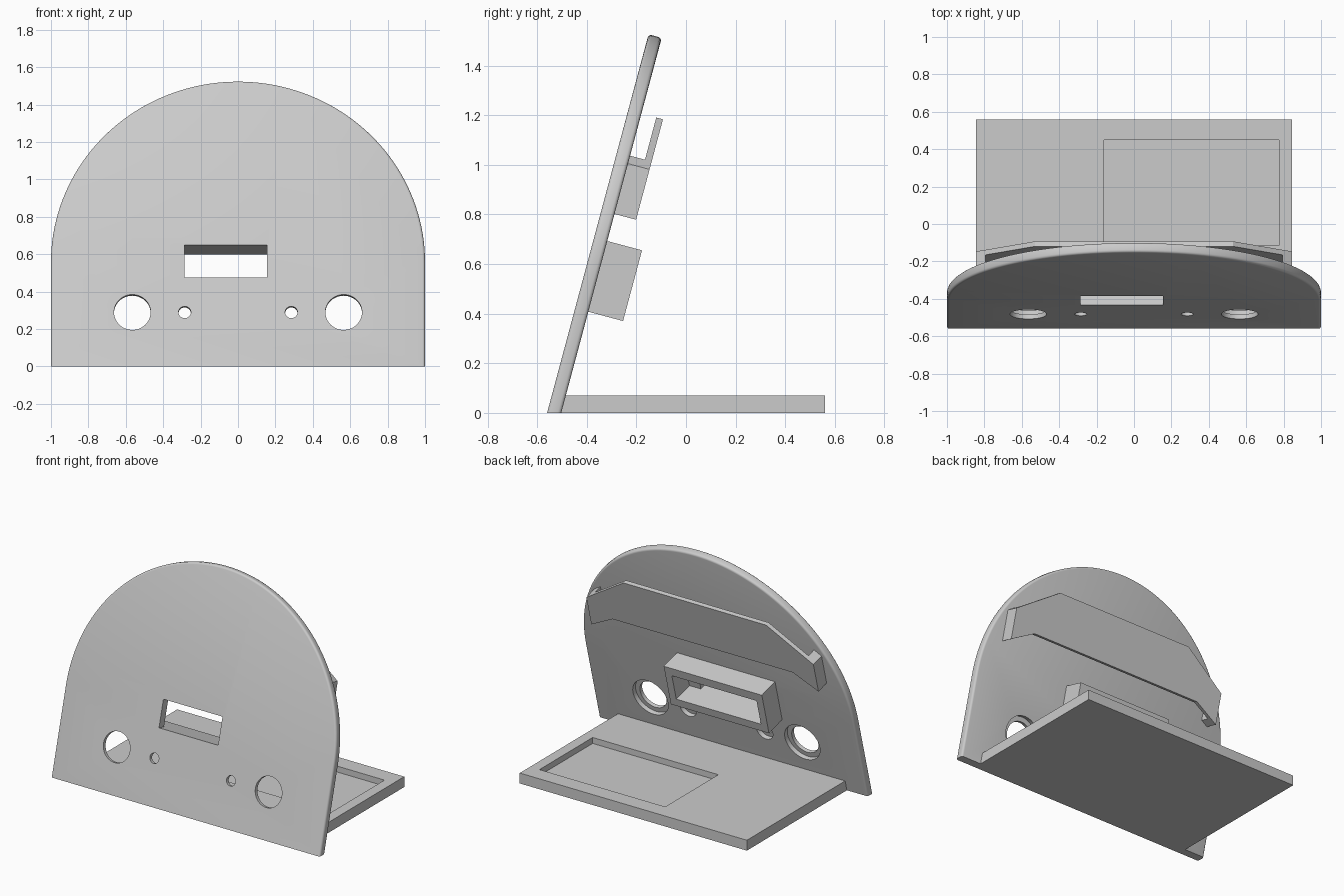
import bpy, bmesh, math
from mathutils import Vector

old = bpy.data.objects.get("Cube")
if old:
    bpy.data.objects.remove(old, do_unlink=True)

GREY = (0.6, 0.6, 0.6, 1)
grey = bpy.data.materials.new("plain grey")
grey.use_nodes = True
grey.diffuse_color = GREY
grey.node_tree.nodes["Principled BSDF"].inputs["Base Color"].default_value = GREY

TILT = math.radians(15)
S, C = math.sin(TILT), math.cos(TILT)
THICK = 0.055


def leaning(x, v, w):
    """Panel frame: v runs up the leaning face, w runs back from it."""
    return Vector((x, -0.56 + S * v + C * w, C * v - S * w))


def flat(x, y, z):
    return Vector((x, y, z))


def prism(name, outline, near, far, place=leaning, bevel=0.0, trim=False):
    bm = bmesh.new()
    caps = [[bm.verts.new(place(a, b, d)) for a, b in outline] for d in (near, far)]
    faces = [bm.faces.new(c) for c in caps]
    n = len(outline)
    for i in range(n):
        j = (i + 1) % n
        bm.faces.new((caps[0][i], caps[0][j], caps[1][j], caps[1][i]))
    bmesh.ops.recalc_face_normals(bm, faces=bm.faces)
    if bevel:
        rim = list({e for f in faces for e in f.edges})
        bmesh.ops.bevel(bm, geom=rim, offset=bevel, segments=3, profile=0.5,
                        affect='EDGES', clamp_overlap=True)
    if trim:
        cut = bmesh.ops.bisect_plane(bm, geom=bm.verts[:] + bm.edges[:] + bm.faces[:],
                                     plane_co=(0, 0, 0), plane_no=(0, 0, 1),
                                     clear_inner=True)
        edges = [g for g in cut["geom_cut"] if isinstance(g, bmesh.types.BMEdge)]
        bmesh.ops.contextual_create(bm, geom=edges)
        bmesh.ops.recalc_face_normals(bm, faces=bm.faces)
    mesh = bpy.data.meshes.new(name)
    bm.to_mesh(mesh)
    bm.free()
    mesh.materials.append(grey)
    obj = bpy.data.objects.new(name, mesh)
    bpy.context.collection.objects.link(obj)
    return obj


def rect(x0, x1, v0, v1):
    return [(x0, v0), (x1, v0), (x1, v1), (x0, v1)]


def circle(x, v, r, n=48):
    return [(x + r * math.cos(math.tau * i / n), v + r * math.sin(math.tau * i / n))
            for i in range(n)]


def carve(obj, cutters):
    for c in cutters:
        mod = obj.modifiers.new("cut", 'BOOLEAN')
        mod.object = c
        mod.solver = 'EXACT'
    bpy.context.view_layer.update()
    result = bpy.data.meshes.new_from_object(
        obj.evaluated_get(bpy.context.evaluated_depsgraph_get()))
    obj.modifiers.clear()
    obj.data = result
    for c in cutters:
        bpy.data.objects.remove(c, do_unlink=True)


def smooth(obj):
    bpy.ops.object.select_all(action='DESELECT')
    obj.select_set(True)
    bpy.context.view_layer.objects.active = obj
    bpy.ops.object.shade_smooth_by_angle(angle=math.radians(35))


# Leaning face panel with an arched top
ARCH = 0.58
arch = [(math.cos(math.pi * i / 80), ARCH + math.sin(math.pi * i / 80)) for i in range(81)]
panel = prism("face_panel", [(-1, -0.2), (1, -0.2)] + arch, 0, THICK,
              bevel=0.014, trim=True)

# Window, and round holes with wider recesses on the back
WIN_LOW, WIN_HIGH = 0.492, 0.673
cutters = [prism("window_cutter", rect(-0.285, 0.155, WIN_LOW, WIN_HIGH), -0.1, 0.1)]
for side in (-1, 1):
    for x, hole, recess in ((0.565, 0.098, 0.13), (0.285, 0.033, 0.06)):
        cutters.append(prism("hole_cutter", circle(side * x, 0.3, hole), -0.1, 0.1))
        cutters.append(prism("recess_cutter", circle(side * x, 0.3, recess), 0.025, 0.1))
carve(panel, cutters)
smooth(panel)

# Open housing behind the window
housing = prism("window_housing", rect(-0.44, 0.29, 0.437, 0.732), THICK, 0.2)
carve(housing, [prism("housing_cutter", rect(-0.39, 0.24, WIN_LOW, WIN_HIGH), 0, 0.3)])

# Rear strap standing off the panel on two end blocks
half = [(0.67, 0.94), (0.845, 0.845), (0.845, 1.055), (0.53, 1.264)]
strap = half + [(-x, v) for x, v in reversed(half)]
prism("rear_strap", strap, 0.117, 0.145)
for side, name in ((1, "left"), (-1, "right")):
    block = [(0.795, 0.872), (0.845, 0.845), (0.845, 1.055), (0.795, 1.088)]
    prism(name + "_strap_block", [(side * x, v) for x, v in block], THICK - 0.005, 0.12)

# Base plate with a shallow rectangular tray
base = prism("base_plate", rect(-0.845, 0.845, -0.515, 0.56), 0, 0.07, place=flat)
carve(base, [prism("tray_cutter", rect(-0.16, 0.775, -0.115, 0.45), 0.03, 0.2, place=flat)])
